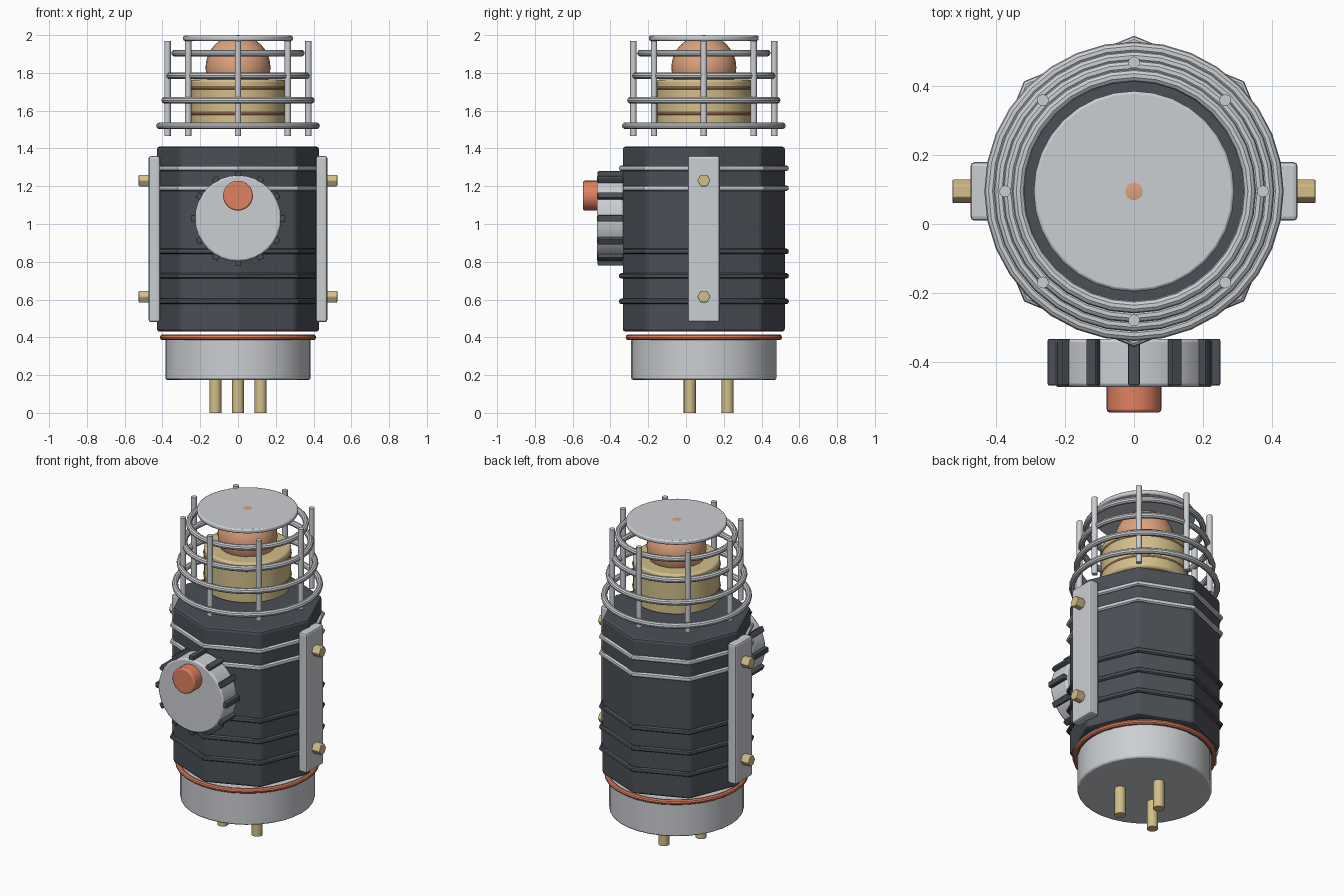
import bpy
from math import sin, cos, pi, radians

if "Cube" in bpy.data.objects:
    bpy.data.objects.remove(bpy.data.objects["Cube"])

CY = 0.0945  # y of the main axis


def material(name, rgb):
    m = bpy.data.materials.new(name)
    m.diffuse_color = (*rgb, 1)
    m.use_nodes = True
    m.node_tree.nodes["Principled BSDF"].inputs["Base Color"].default_value = m.diffuse_color
    return m


DARK = material("dark_grey", (0.07, 0.08, 0.095))
SILVER = material("silver", (0.6, 0.62, 0.65))
GOLD = material("brass", (0.65, 0.52, 0.25))
COPPER = material("copper", (0.72, 0.36, 0.2))
RED = material("orange_red", (0.75, 0.22, 0.12))


def finish(name, mat, bevel=0, smooth=True):
    ob = bpy.context.object
    ob.name = name
    ob.data.materials.append(mat)
    if smooth:
        bpy.ops.object.shade_smooth_by_angle(angle=radians(35))
    if bevel:
        mod = ob.modifiers.new("bevel", 'BEVEL')
        mod.width, mod.segments = bevel, 2
        mod.limit_method = 'ANGLE'
    return ob


def cyl(name, mat, r, depth, loc, rot=(0, 0, 0), sides=32, bevel=0):
    bpy.ops.mesh.primitive_cylinder_add(vertices=sides, radius=r, depth=depth,
                                        location=loc, rotation=rot)
    return finish(name, mat, bevel, sides > 8)


def upright(name, mat, r, z0, z1, x=0, y=CY, sides=32, bevel=0):
    return cyl(name, mat, r, z1 - z0, (x, y, (z0 + z1) / 2), sides=sides, bevel=bevel)


def ring(name, mat, major, minor, z, sides=32):
    bpy.ops.mesh.primitive_torus_add(major_radius=major, minor_radius=minor,
                                     major_segments=sides, minor_segments=10,
                                     location=(0, CY, z))
    return finish(name, mat)


def box(name, mat, size, loc, rot=(0, 0, 0), bevel=0):
    bpy.ops.mesh.primitive_cube_add(size=1, location=loc, rotation=rot)
    bpy.context.object.scale = size
    bpy.ops.object.transform_apply(location=False, rotation=False)
    return finish(name, mat, bevel, False)


# Base with contact pins and coloured seal
for i, (x, y) in enumerate([(-0.12, 0.02), (0.12, 0.02), (0, 0.22)]):
    upright(f"contact_pin_{i}", GOLD, 0.032, 0, 0.2, x, y, sides=16)
upright("base", SILVER, 0.385, 0.175, 0.395, bevel=0.01)
ring("base_seal", RED, 0.398, 0.016, 0.40)

# Octagonal body and its bands
upright("body", DARK, 0.432, 0.43, 1.41, sides=8, bevel=0.015)
for i, z in enumerate((0.59, 0.725, 0.855)):
    ring(f"grip_band_{i}", DARK, 0.435, 0.015, z, 8)
for i, z in enumerate((1.19, 1.295)):
    ring(f"silver_band_{i}", SILVER, 0.435, 0.015, z, 8)

# Side plates with hexagonal bolts
for s, side in ((-1, "left"), (1, "right")):
    box(f"{side}_plate", SILVER, (0.06, 0.17, 0.88), (s * 0.443, CY, 0.92), bevel=0.012)
    for i, z in enumerate((0.615, 1.23)):
        cyl(f"{side}_bolt_{i}", GOLD, 0.035, 0.065, (s * 0.493, CY, z),
            (0, pi / 2, 0), sides=6, bevel=0.004)

# Front knob, grip ribs and button
KZ = 1.03
cyl("knob", SILVER, 0.228, 0.14, (0, -0.402, KZ), (pi / 2, 0, 0), bevel=0.01)
for i in range(12):
    a = i * pi / 6
    box(f"knob_rib_{i}", DARK, (0.034, 0.135, 0.03),
        (0.235 * cos(a), -0.4, KZ + 0.235 * sin(a)), (0, pi / 2 - a, 0), bevel=0.005)
cyl("button", RED, 0.079, 0.09, (0, -0.5, 1.15), (pi / 2, 0, 0), bevel=0.008)

# Emitter core
upright("core", GOLD, 0.25, 1.51, 1.765, bevel=0.012)
for i, z in enumerate((1.585, 1.72)):
    ring(f"core_coil_{i}", COPPER, 0.244, 0.01, z)
bpy.ops.mesh.primitive_uv_sphere_add(segments=24, ring_count=16, radius=0.172,
                                     location=(0, CY, 1.828))
finish("core_globe", COPPER)

# Cage: rings, rods and top cap
for i, (z, r) in enumerate([(1.52, 0.415), (1.655, 0.388), (1.785, 0.362), (1.905, 0.335)]):
    ring(f"cage_ring_{i}", SILVER, r, 0.018, z)
for i in range(8):
    a = i * pi / 4
    upright(f"cage_rod_{i}", SILVER, 0.017, 1.465, 1.97,
            0.373 * cos(a), CY + 0.373 * sin(a), sides=12)
upright("top_cap", SILVER, 0.29, 1.97, 1.9975, bevel=0.008)
